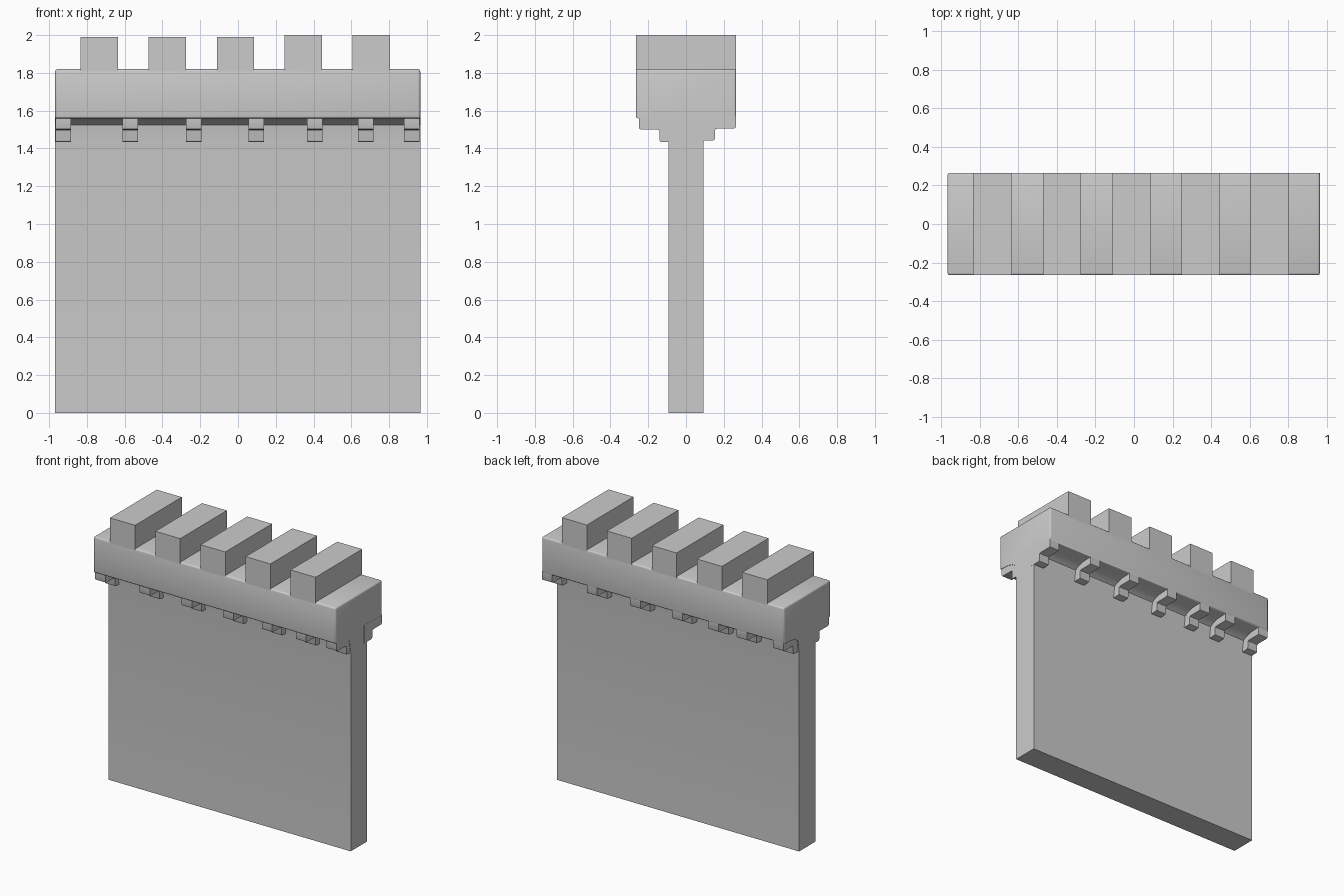
import bpy, bmesh

if "Cube" in bpy.data.objects:
    bpy.data.objects.remove(bpy.data.objects["Cube"])


def prism(name, profile, x0, x1, bevel_test=None, width=0.01, segments=3):
    """Extrude a (y, z) profile along x, bevelling the edges chosen by bevel_test."""
    bm = bmesh.new()
    start = bm.faces.new([bm.verts.new((x0, y, z)) for y, z in profile])
    res = bmesh.ops.extrude_face_region(bm, geom=[start], use_keep_orig=True)
    for v in res["geom"]:
        if isinstance(v, bmesh.types.BMVert):
            v.co.x = x1
    bmesh.ops.recalc_face_normals(bm, faces=bm.faces[:])
    if bevel_test:
        edges = [e for e in bm.edges if bevel_test(e)]
        bmesh.ops.bevel(bm, geom=edges, offset=width, segments=segments,
                        profile=0.5, affect='EDGES')
    mesh = bpy.data.meshes.new(name)
    bm.to_mesh(mesh)
    bm.free()
    ob = bpy.data.objects.new(name, mesh)
    bpy.context.collection.objects.link(ob)
    bpy.context.view_layer.objects.active = ob
    ob.select_set(True)
    bpy.ops.object.shade_smooth_by_angle(angle=0.6)
    ob.select_set(False)
    return ob


# Wall slab flaring into the overhanging parapet
half = [(0.093, 0), (0.093, 1.43), (0.107, 1.525), (0.13, 1.54),
        (0.18, 1.556), (0.266, 1.56), (0.266, 1.82)]
wall_profile = half + [(-y, z) for y, z in reversed(half)]


def parapet_edge(e):
    return all(v.co.z > 1.559 and abs(v.co.y) > 0.26 for v in e.verts) or \
        all(v.co.z > 1.81 for v in e.verts)


prism("wall_and_parapet", wall_profile, -0.968, 0.965, parapet_edge, 0.012)

# Merlons across the top
for i, (x0, x1, top) in enumerate([(-0.835, -0.635, 1.99), (-0.473, -0.275, 1.99),
                                   (-0.112, 0.085, 1.99), (0.247, 0.445, 2.0),
                                   (0.605, 0.805, 2.0)]):
    prism(f"merlon_{i}", [(-0.266, 1.8), (0.266, 1.8), (0.266, top), (-0.266, top)], x0, x1)

# Stepped corbels under the overhang, front and back
front_x = [-0.925, -0.57, -0.235, 0.097, 0.406, 0.677, 0.921]
back_x = [0.925, 0.565, 0.22, -0.115, -0.405, -0.63, -0.921]


def corbel_profile(side, outer, inner, step, bottom):
    return [(side * y, z) for y, z in [(0.06, bottom), (inner, bottom), (inner, step),
                                       (outer, step), (outer, 1.57), (0.06, 1.57)]]


def corbel_edge(e):
    a, b = e.verts
    return abs(a.co.y - b.co.y) < 1e-5 and abs(a.co.z - b.co.z) < 1e-5 \
        and abs(a.co.y) > 0.1 and a.co.z < 1.56


for label, xs, profile in [("front", front_x, corbel_profile(-1, 0.25, 0.14, 1.50, 1.433)),
                           ("back", back_x, corbel_profile(1, 0.264, 0.153, 1.505, 1.442))]:
    for i, x in enumerate(xs):
        prism(f"{label}_corbel_{i}", profile, x - 0.041, x + 0.041, corbel_edge, 0.012, 2)
